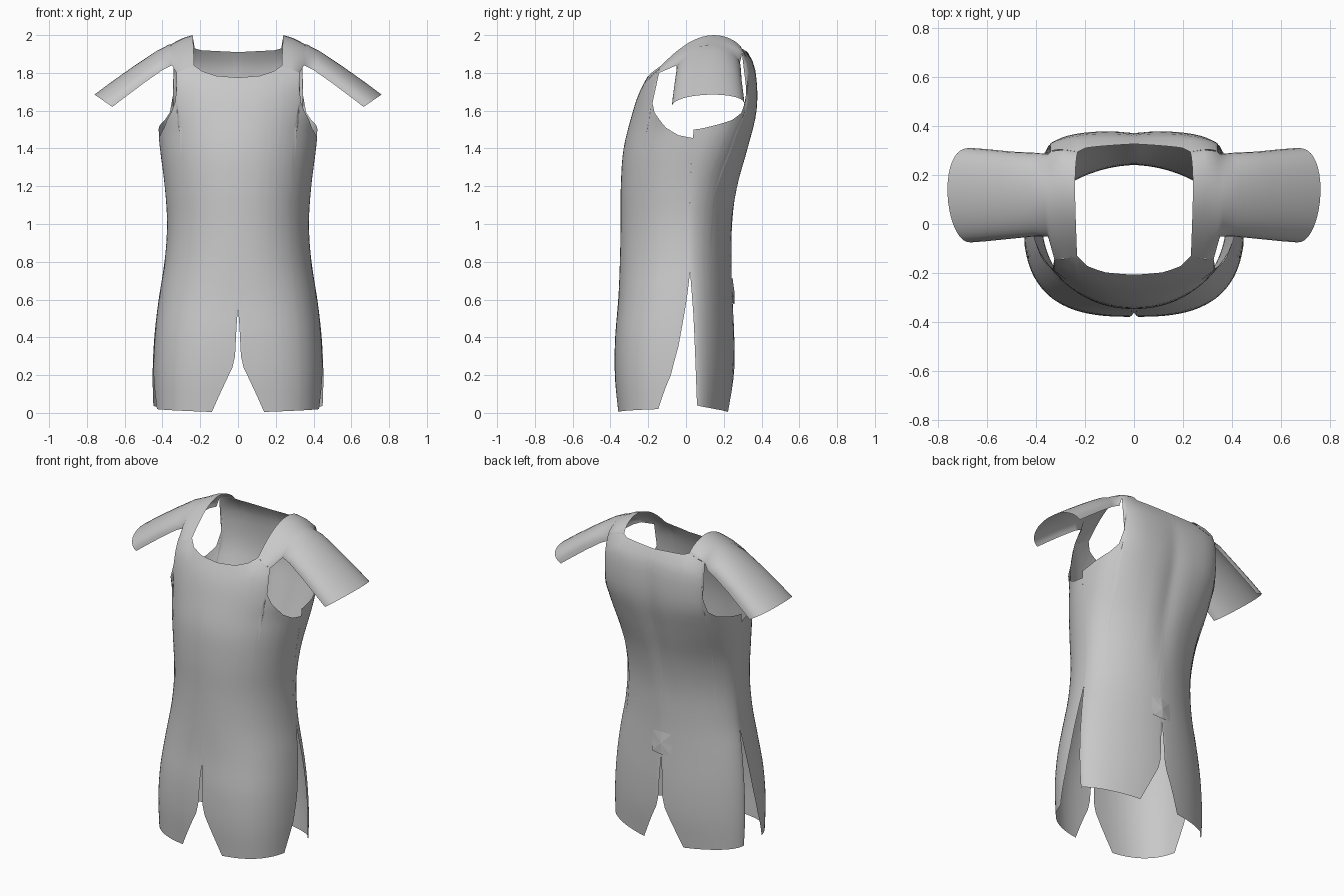
import bpy, math, random

cube = bpy.data.objects.get("Cube")
if cube:
    bpy.data.objects.remove(cube)

cloth = bpy.data.materials.new("grey_cloth")
cloth.use_nodes = True
cloth.diffuse_color = (0.58, 0.58, 0.58, 1)
cloth.node_tree.nodes["Principled BSDF"].inputs["Base Color"].default_value = cloth.diffuse_color


def linear(knots, t):
    """Straight interpolation through (t, value) knots."""
    if t <= knots[0][0]:
        return knots[0][1]
    for (a, va), (b, vb) in zip(knots, knots[1:]):
        if t <= b:
            return va + (vb - va) * (t - a) / (b - a)
    return knots[-1][1]


def smooth(knots, t):
    """Curved interpolation through (t, value) knots."""
    def slope(i):
        (a, va), (b, vb) = knots[max(i - 1, 0)], knots[min(i + 1, len(knots) - 1)]
        return (vb - va) / (b - a)
    t = min(max(t, knots[0][0]), knots[-1][0])
    i = 0
    while i < len(knots) - 2 and t > knots[i + 1][0]:
        i += 1
    (a, va), (b, vb) = knots[i], knots[i + 1]
    d, u = b - a, (t - a) / (b - a)
    ease = u * u * (3 - 2 * u)
    return (va + (vb - va) * ease + d * u * (1 - u) ** 2 * slope(i)
            - d * u * u * (1 - u) * slope(i + 1))


def make_object(name, verts, faces, shade=True, mirrored=True):
    mesh = bpy.data.meshes.new(name)
    mesh.from_pydata(verts, [], faces)
    mesh.materials.append(cloth)
    for p in mesh.polygons:
        p.use_smooth = shade
    obj = bpy.data.objects.new(name, mesh)
    bpy.context.collection.objects.link(obj)
    if mirrored:
        mod = obj.modifiers.new("mirror", 'MIRROR')
        mod.use_clip = True
        mod.merge_threshold = 0.0005


def grid(name, columns, flip=False):
    """Skin a list of equally long point columns."""
    n = len(columns[0])
    verts = [p for col in columns for p in col]
    faces = []
    for i in range(len(columns) - 1):
        for j in range(n - 1):
            f = (i * n + j, (i + 1) * n + j, (i + 1) * n + j + 1, i * n + j + 1)
            faces.append(f[::-1] if flip else f)
    make_object(name, verts, faces)


# Body profiles, each by height
LOWER_WIDTH = [(0, .447), (.2, .452), (.4, .443), (.6, .42), (.8, .388), (1, .375),
               (1.2, .388), (1.4, .413)]
FRONT_WIDTH = LOWER_WIDTH + [(1.5, .425), (1.6, .45), (1.9, .45)]
BACK_WIDTH = LOWER_WIDTH + [(1.5, .42), (1.95, .42)]
FRONT_Y = [(0, -.362), (.2, -.377), (.4, -.375), (.6, -.358), (.8, -.35), (1, -.346),
           (1.2, -.345), (1.4, -.33), (1.6, -.28), (1.7, -.245), (1.8, -.19), (1.84, -.145)]
BACK_Y = [(0, .238), (.2, .256), (.4, .256), (.6, .246), (.8, .24), (1, .246), (1.2, .278),
          (1.4, .33), (1.6, .375), (1.8, .37), (1.9, .335), (1.93, .3)]
SIDE_Y = [(0, .06), (.5, .04), (.8, .02), (1.2, .022), (1.5, .04)]
FRONT_SQUARE = [(0, 3), (.4, 2.7), (.8, 2.2), (1.2, 2.1), (1.6, 2.1), (1.8, 2.5)]
BACK_SQUARE = [(0, 1.65), (.8, 1.75), (1.2, 1.95), (1.5, 2.8), (1.6, 3.4), (1.8, 4)]

# Panel outlines: height of the lower and upper edge, by angle round the body
SLIT = [(0, .56), (1, .46), (2, .3), (3.8, .24), (18, .005)]
FRONT_HEM = SLIT + [(73.5, .02), (81, .2), (84.4, .35), (87, .55), (90, .75)]
BACK_HEM = SLIT + [(50, .02), (90, .04)]
FRONT_TOP = [(0, 1.775), (15, 1.785), (25, 1.81), (31, 1.84), (46, 1.80),
             (47, 1.65), (52, 1.59), (66, 1.51), (78, 1.47), (90, 1.455)]
BACK_TOP = [(0, 1.91), (28, 1.92), (33, 1.93), (54, 1.90), (55, 1.68),
            (59, 1.59), (67, 1.55), (76, 1.53), (90, 1.5)]


def body_point(angle, z, width, depth, square):
    s = math.sin(math.radians(angle))
    n = smooth(square, z)
    c = max(0, 1 - s ** n) ** (1 / n)
    side = smooth(SIDE_Y, z)
    return smooth(width, z) * s, side + (smooth(depth, z) - side) * c, z


def front_point(angle, z):
    return body_point(angle, z, FRONT_WIDTH, FRONT_Y, FRONT_SQUARE)


def back_point(angle, z):
    x, y, z = body_point(angle, z, BACK_WIDTH, BACK_Y, BACK_SQUARE)
    groove = .012 * math.exp(-(x / .06) ** 2) * max(0, math.sin(math.pi * (z - .9)))
    return x, y - groove, z


def panel(name, point, hem, top, flip, rows=36):
    angles = sorted({a for a, _ in hem + top} | set(range(0, 80, 4)) | set(range(80, 91, 2)))
    columns = []
    for a in angles:
        lo, hi = linear(hem, a), linear(top, a)
        columns.append([point(a, lo + (hi - lo) * j / rows) for j in range(rows + 1)])
    grid(name, columns, flip)


panel("front_panel", front_point, FRONT_HEM, FRONT_TOP, False)
panel("back_panel", back_point, BACK_HEM, BACK_TOP, True)


def arc(front, back, crown_x, crown_z, power, skew, steps=20):
    """Curve from the front edge over the shoulder to the back edge."""
    points = []
    for j in range(steps + 1):
        v = j / steps
        h = max(0, math.sin(math.pi * v ** skew)) ** power
        k = (1 - math.cos(math.pi * v)) / 2
        x, y, z = (f + (b - f) * k for f, b in zip(front, back))
        points.append((x + (crown_x - x) * h, y, z + (crown_z - z) * h))
    return points


# Shoulder straps, sewn to the tops of both panels
arcs = []
for fa, ba, cx, cz in ((31, 33, .24, 2.0), (38.5, 43, .29, 1.985), (46, 54, .345, 1.957)):
    arcs.append(arc(front_point(fa, linear(FRONT_TOP, fa)),
                    back_point(ba, linear(BACK_TOP, ba)), cx, cz, 1.5, 1.36))

# Open cap sleeves: edge x, crown x, front y, back y, edge z, crown z, roundness
for ex, cx, fy, by, ez, cz, power in (
        (.35, .365, -.05, .285, 1.84, 1.95, 1.2), (.40, .43, -.05, .29, 1.815, 1.917, .9),
        (.50, .56, -.06, .295, 1.745, 1.83, .8), (.60, .68, -.07, .305, 1.67, 1.745, .8),
        (.665, .76, -.075, .31, 1.62, 1.685, .8)):
    arcs.append(arc((ex, fy, ez), (ex, by, ez + .01), cx, cz, power, 1.12))
grid("shoulder_sleeves", arcs)

# Crumpled patch over the top of the back slit
random.seed(4)
patch = [(0, .256, .645)]
for i in range(8):
    a = math.tau * i / 8
    r = .09 if i % 2 else .07
    x, z = r * math.cos(a), .645 + r * math.sin(a)
    y = back_point(math.degrees(math.asin(abs(x) / smooth(BACK_WIDTH, z))), z)[1]
    patch.append((x, y + random.uniform(.001, .01), z))
make_object("back_patch", patch, [(0, (i + 1) % 8 + 1, i + 1) for i in range(8)],
            shade=False, mirrored=False)
